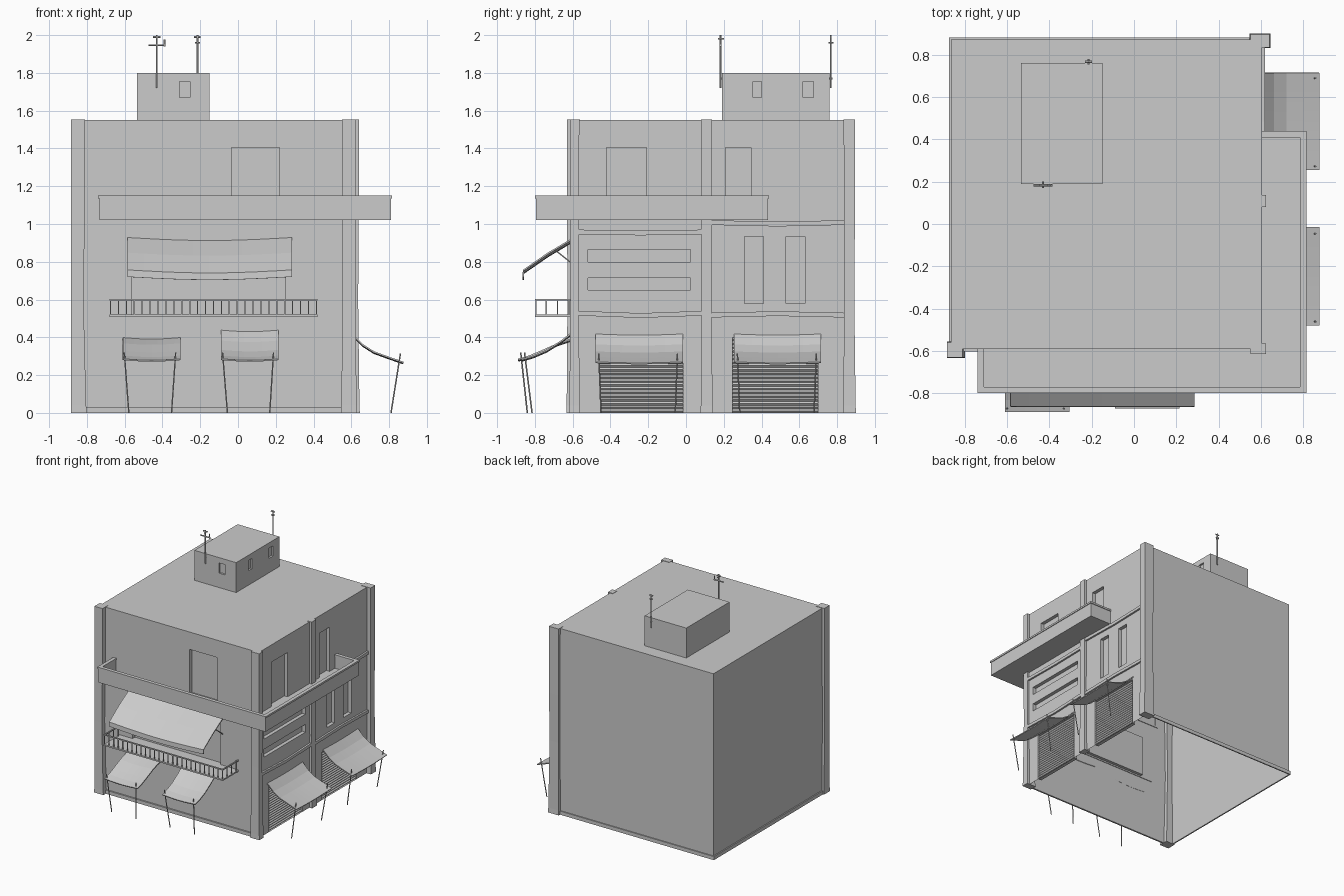
import bpy, bmesh, math
from mathutils import Vector as V

if "Cube" in bpy.data.objects:
    bpy.data.objects.remove(bpy.data.objects["Cube"])


def finish(name, bm, recalc=True):
    if recalc:
        bmesh.ops.recalc_face_normals(bm, faces=bm.faces[:])
    me = bpy.data.meshes.new(name)
    bm.to_mesh(me)
    bm.free()
    ob = bpy.data.objects.new(name, me)
    bpy.context.collection.objects.link(ob)
    return ob


def loft(bm, rings):
    rs = [[bm.verts.new(p) for p in r] for r in rings]
    n = len(rs[0])
    for a, b in zip(rs, rs[1:]):
        for i in range(n):
            bm.faces.new((a[i], a[(i + 1) % n], b[(i + 1) % n], b[i]))
    bm.faces.new(rs[0][::-1])
    bm.faces.new(rs[-1])


def add_box(bm, x0, x1, y0, y1, z0, z1):
    loft(bm, [[(x0, y0, z), (x1, y0, z), (x1, y1, z), (x0, y1, z)] for z in (z0, z1)])


def boxes(name, *dims):
    bm = bmesh.new()
    for d in dims:
        add_box(bm, *d)
    return finish(name, bm)


def prism(name, pts, a, b, axis='z'):
    bm = bmesh.new()
    loft(bm, [[(p, q, h) if axis == 'z' else (h, p, q) for p, q in pts] for h in (a, b)])
    return finish(name, bm)


def add_rod(bm, a, b, r=0.004, n=6):
    a, b = V(a), V(b)
    q = (b - a).to_track_quat('Z', 'Y')
    circ = [q @ V((r * math.cos(t * math.tau / n), r * math.sin(t * math.tau / n), 0)) for t in range(n)]
    loft(bm, [[p + c for c in circ] for p in (a, b)])


def rods(name, pairs, r=0.004):
    bm = bmesh.new()
    for a, b in pairs:
        add_rod(bm, a, b, r)
    return finish(name, bm)


def quad(bm, pts, toward):
    f = bm.faces.new([bm.verts.new(p) for p in pts])
    f.normal_update()
    if f.normal.dot(V(toward)) < 0:
        f.normal_flip()


def wall(bm, side, pos, u0, u1, v0, v1, rects=(), depth=0.03):
    """Flat wall with recessed rectangles (u0, u1, v0, v1)."""
    P = (lambda u, v, d=0: V((u, pos + d, v))) if side == 'front' else (lambda u, v, d=0: V((pos - d, u, v)))
    n = (0, -1, 0) if side == 'front' else (1, 0, 0)
    us = sorted({u0, u1, *[k for r in rects for k in r[:2]]})
    vs = sorted({v0, v1, *[k for r in rects for k in r[2:]]})
    for a, b in zip(us, us[1:]):
        for c, d in zip(vs, vs[1:]):
            m, k = (a + b) / 2, (c + d) / 2
            if not any(r[0] < m < r[1] and r[2] < k < r[3] for r in rects):
                quad(bm, [P(a, c), P(b, c), P(b, d), P(a, d)], n)
    for a, b, c, d in rects:
        co = [(a, c), (b, c), (b, d), (a, d)]
        quad(bm, [P(*p, depth) for p in co], n)
        mid = P((a + b) / 2, (c + d) / 2)
        for p, q in zip(co, co[1:] + co[:1]):
            quad(bm, [P(*p), P(*q), P(*q, depth), P(*p, depth)], mid - P(*p))


def shell(name, x0, x1, y0, y1, z0, z1, front, right, depth):
    """Open-bottomed block with recesses on the front and right."""
    bm = bmesh.new()
    wall(bm, 'front', y0, x0, x1, z0, z1, front, depth)
    wall(bm, 'right', x1, y0, y1, z0, z1, right, depth)
    quad(bm, [(x0, y1, z0), (x1, y1, z0), (x1, y1, z1), (x0, y1, z1)], (0, 1, 0))
    quad(bm, [(x0, y0, z0), (x0, y1, z0), (x0, y1, z1), (x0, y0, z1)], (-1, 0, 0))
    quad(bm, [(x0, y0, z1), (x1, y0, z1), (x1, y1, z1), (x0, y1, z1)], (0, 0, 1))
    bmesh.ops.remove_doubles(bm, verts=bm.verts[:], dist=1e-5)
    return finish(name, bm, False)


def awning(name, side, u0, u1, profile, sag=0.015, thick=0.008, n=10):
    """Cloth sheet: profile of (distance out, height) swept along u, dipping mid-span."""
    bm = bmesh.new()
    grid = []
    for i in range(n + 1):
        t = i / n
        u, dip = u0 + (u1 - u0) * t, sag * math.sin(math.pi * t)
        grid.append([bm.verts.new((u, -d, z - dip) if side == 'front' else (d, u, z - dip)) for d, z in profile])
    for a, b in zip(grid, grid[1:]):
        for j in range(len(profile) - 1):
            bm.faces.new((a[j], b[j], b[j + 1], a[j + 1]))
    ob = finish(name, bm)
    m = ob.modifiers.new('thickness', 'SOLIDIFY')
    m.thickness, m.offset = thick, 0
    return ob


# Main building and roof room
shutters = [(-0.455, -0.015), (0.245, 0.70)]
shell('building', -0.865, 0.605, -0.59, 0.873, 0, 1.55,
      [(-0.56, 0.25, 0.52, 0.86), (-0.035, 0.22, 1.035, 1.405)],
      [(a, b, 0, 0.40) for a, b in shutters] +
      [(-0.42, -0.21, 1.035, 1.405), (0.21, 0.345, 1.035, 1.405),
       (-0.52, 0.025, 0.80, 0.865), (-0.52, 0.025, 0.65, 0.715),
       (0.31, 0.41, 0.58, 0.935), (0.53, 0.63, 0.58, 0.935)], 0.03)
shell('roof_room', -0.535, -0.15, 0.19, 0.76, 1.55, 1.8, [(-0.31, -0.255, 1.67, 1.755)],
      [(0.355, 0.40, 1.67, 1.755), (0.62, 0.675, 1.67, 1.755)], 0.015)

# Plinth strips
boxes('plinth', (-0.81, 0.56, -0.602, -0.588, 0, 0.03), (-0.875, 0.56, 0.872, 0.882, 0, 0.03),
      (-0.875, -0.864, -0.57, 0.882, 0, 0.03))

# Uneven plaster pillars, pinched at mid height
for name, x0, x1, y0, y1 in [('front_left_pillar', -0.885, -0.81, -0.63, -0.56),
                             ('front_right_pillar', 0.55, 0.625, -0.615, -0.565),
                             ('middle_pillar', 0.58, 0.625, 0.08, 0.138),
                             ('back_right_pillar', 0.55, 0.64, 0.835, 0.895)]:
    bm = bmesh.new()
    rings = []
    for z, s in [(0, 0.01), (0.04, 0.006), (0.6, -0.008), (1.0, -0.002), (1.553, 0.0)]:
        ax = 0 if name.startswith('front_left') else s
        a, b, c, d = x0 - ax * 0.5, x1 + s * (0.5 if ax else 1), y0 - s * 0.3, y1 + s * 0.5
        rings.append([(a, c, z), (b, c, z), (b, d, z), (a, d, z)])
    loft(bm, rings)
    finish(name, bm)

# Wavy bands across the right wall
for name, a, b, z0, z1, rise in [('band_lower_left', -0.57, 0.09, 0.515, 0.54, -0.012),
                                 ('band_upper_left', -0.57, 0.09, 0.945, 0.97, -0.005),
                                 ('band_lower_right', 0.13, 0.84, 0.505, 0.53, 0.008),
                                 ('band_upper_right', 0.13, 0.84, 0.995, 1.02, -0.008)]:
    m = (a + b) / 2
    prism(name, [(a, z0), (m, z0 + rise), (b, z0), (b, z1), (m, z1 + rise), (a, z1)], 0.595, 0.62, 'x')


# Upper L-shaped balcony: slab, parapet, cap
def ell(o):
    return [(-0.74 + o, -0.585), (-0.74 + o, -0.80 + o), (0.815 - o, -0.80 + o), (0.815 - o, 0.44 - o), (0.60, 0.44 - o)]


prism('balcony_slab', ell(0.006) + [(0.60, -0.585)], 1.02, 1.035)
prism('balcony_parapet', ell(0.006) + ell(0.026)[::-1], 1.03, 1.136)
prism('balcony_cap', ell(0) + ell(0.03)[::-1], 1.135, 1.15)

# Small balcony with railing
boxes('small_balcony_floor', (-0.68, 0.42, -0.80, -0.585, 0.508, 0.52))
bars = [(-0.675 + i * 1.09 / 26, -0.795) for i in range(27)]
bars += [(x, y) for x in (-0.675, 0.415) for y in (-0.74, -0.68, -0.62)]
r = 0.003
boxes('small_balcony_railing', (-0.68, 0.42, -0.80, -0.79, 0.595, 0.604),
      (-0.68, -0.67, -0.80, -0.59, 0.595, 0.604), (0.41, 0.42, -0.80, -0.59, 0.595, 0.604),
      *[(x - r, x + r, y - r, y + r, 0.518, 0.597) for x, y in bars])

# Large awning with valance and braces
awning('large_awning', 'front', -0.585, 0.285, [(0.595, 0.925), (0.73, 0.845), (0.86, 0.755), (0.862, 0.72)], 0.016)
rods('large_awning_braces', [((x, -0.69, 0.86), (x, -0.59, 0.78)) for x in (-0.57, 0.27)])

# Small awnings over the front and right
fa = [(0.59, 0.395), (0.68, 0.365), (0.77, 0.325), (0.83, 0.30), (0.888, 0.283)]
fb = [(0.59, 0.435), (0.66, 0.38), (0.74, 0.33), (0.81, 0.30), (0.87, 0.283)]
ra = [(0.605, 0.415), (0.66, 0.36), (0.72, 0.322), (0.80, 0.293), (0.875, 0.267)]
awning('front_awning_left', 'front', -0.61, -0.305, fa, 0.008)
awning('front_awning_right', 'front', -0.09, 0.215, fb, 0.008)
awning('side_awning_front', 'right', -0.48, -0.015, ra, 0.006)
awning('side_awning_back', 'right', 0.255, 0.715, ra, 0.006)
rods('front_awning_poles', [((-0.602, -0.875, 0.32), (-0.578, -0.84, 0)), ((-0.33, -0.875, 0.32), (-0.352, -0.84, 0)),
                            ((-0.082, -0.855, 0.32), (-0.056, -0.815, 0)), ((0.188, -0.855, 0.32), (0.168, -0.815, 0))])
rods('side_awning_poles', [((0.86, y, 0.315), (0.81, y + k, 0)) for y, k in
                           [(-0.462, 0.012), (-0.045, -0.012), (0.272, 0.012), (0.69, -0.012)]])

# Corrugated roller shutters
for i, (a, b) in enumerate(shutters):
    bm = bmesh.new()
    rows = [[bm.verts.new((0.59 + 0.009 * (k % 2), y, k * 0.01)) for y in (a, b)] for k in range(41)]
    for p, q in zip(rows, rows[1:]):
        bm.faces.new((p[0], p[1], q[1], q[0]))
    finish('roller_shutter_%d' % (i + 1), bm, False)

# Roof aerials
rods('front_aerial', [((-0.43, 0.183, 1.72), (-0.43, 0.183, 2.0)), ((-0.475, 0.183, 1.947), (-0.385, 0.183, 1.947)),
                      ((-0.45, 0.183, 1.99), (-0.41, 0.183, 1.99)), ((-0.39, 0.183, 1.94), (-0.39, 0.183, 1.978)),
                      ((-0.43, 0.17, 1.98), (-0.43, 0.20, 1.98)),
                      ((-0.43, 0.183, 1.77), (-0.43, 0.192, 1.77))], 0.005)
rods('back_aerial', [((-0.215, 0.767, 1.72), (-0.215, 0.767, 2.0)), ((-0.232, 0.767, 1.99), (-0.198, 0.767, 1.99)),
                     ((-0.215, 0.755, 1.96), (-0.215, 0.78, 1.96)), ((-0.228, 0.767, 1.96), (-0.202, 0.767, 1.96)),
                     ((-0.215, 0.758, 1.77), (-0.215, 0.775, 1.77))], 0.005)
